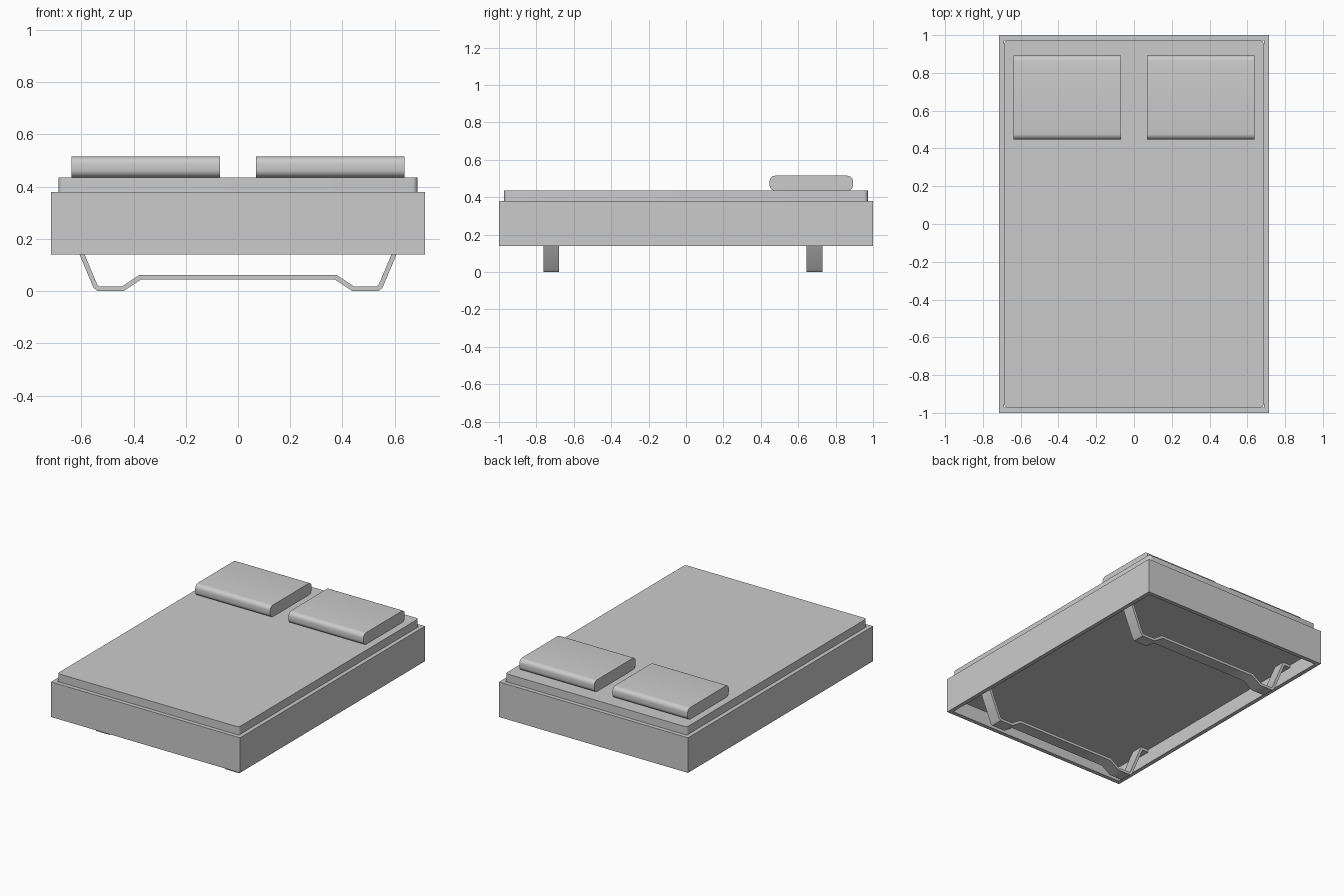
import bpy, bmesh, math
from mathutils import Vector

if "Cube" in bpy.data.objects:
    bpy.data.objects.remove(bpy.data.objects["Cube"])


def finish(name, bm):
    bmesh.ops.recalc_face_normals(bm, faces=bm.faces)
    me = bpy.data.meshes.new(name)
    bm.to_mesh(me)
    bm.free()
    ob = bpy.data.objects.new(name, me)
    bpy.context.collection.objects.link(ob)
    bpy.ops.object.select_all(action='DESELECT')
    ob.select_set(True)
    bpy.context.view_layer.objects.active = ob
    bpy.ops.object.shade_smooth_by_angle(angle=math.radians(35))
    return ob


def prism(name, profile, axis, t0, t1):
    """Extrude a closed 2D profile along an axis from t0 to t1."""
    place = {'x': lambda u, v, t: (t, u, v),
             'y': lambda u, v, t: (u, t, v),
             'z': lambda u, v, t: (u, v, t)}[axis]
    bm = bmesh.new()
    a, b = ([bm.verts.new(place(u, v, t)) for u, v in profile] for t in (t0, t1))
    bm.faces.new(a)
    bm.faces.new(b)
    n = len(a)
    for i in range(n):
        j = (i + 1) % n
        bm.faces.new((a[i], a[j], b[j], b[i]))
    return finish(name, bm)


def rounded_rect(u0, u1, v0, v1, r, seg=6):
    pts = []
    corners = ((u1 - r, v1 - r), (u0 + r, v1 - r), (u0 + r, v0 + r), (u1 - r, v0 + r))
    for k, (cu, cv) in enumerate(corners):
        for i in range(seg + 1):
            a = math.pi / 2 * (k + i / seg)
            pts.append((cu + r * math.cos(a), cv + r * math.sin(a)))
    return pts


def strip(path, thick):
    """Give an open 2D path a constant thickness with mitred bends."""
    p = [Vector(q) for q in path]
    left, right = [], []
    for i, q in enumerate(p):
        d0 = (q - p[i - 1]).normalized() if i else (p[1] - q).normalized()
        d1 = (p[i + 1] - q).normalized() if i < len(p) - 1 else d0
        n0, n1 = Vector((-d0.y, d0.x)), Vector((-d1.y, d1.x))
        m = (n0 + n1).normalized()
        off = m * (thick / 2 / m.dot(n0))
        left.append(q + off)
        right.append(q - off)
    return left + right[::-1]


# Frame: open box ring around the mattress
IX, IY = 0.687, 0.972
bm = bmesh.new()
rings = []
for z in (0.14, 0.38):
    for x, y in ((0.715, 1.0), (IX, IY)):
        rings.append([bm.verts.new((sx * x, sy * y, z))
                      for sx, sy in ((-1, -1), (1, -1), (1, 1), (-1, 1))])
bo, bi, to, ti = rings
for a, b in ((bo, to), (to, ti), (ti, bi), (bi, bo)):
    for i in range(4):
        j = (i + 1) % 4
        bm.faces.new((a[i], a[j], b[j], b[i]))
finish("bed_frame", bm)

# Mattress with rounded corners
prism("mattress", rounded_rect(-IX, IX, -IY, IY, 0.02), 'z', 0.24, 0.435)

# Pillows
for side, x0, x1 in (("left", -0.637, -0.069), ("right", 0.069, 0.637)):
    prism(side + "_pillow", rounded_rect(0.447, 0.893, 0.435, 0.515, 0.03), 'x', x0, x1)

# Bent strap legs: half path mirrored about the centre
half = [(-0.687, 0.231), (-0.635, 0.231), (-0.546, 0.019), (-0.535, 0.009),
        (-0.441, 0.009), (-0.375, 0.053)]
path = half + [(-x, z) for x, z in reversed(half)]
for name, y in (("front_leg", -0.72), ("back_leg", 0.687)):
    prism(name, strip(path, 0.018), 'y', y - 0.042, y + 0.042)
